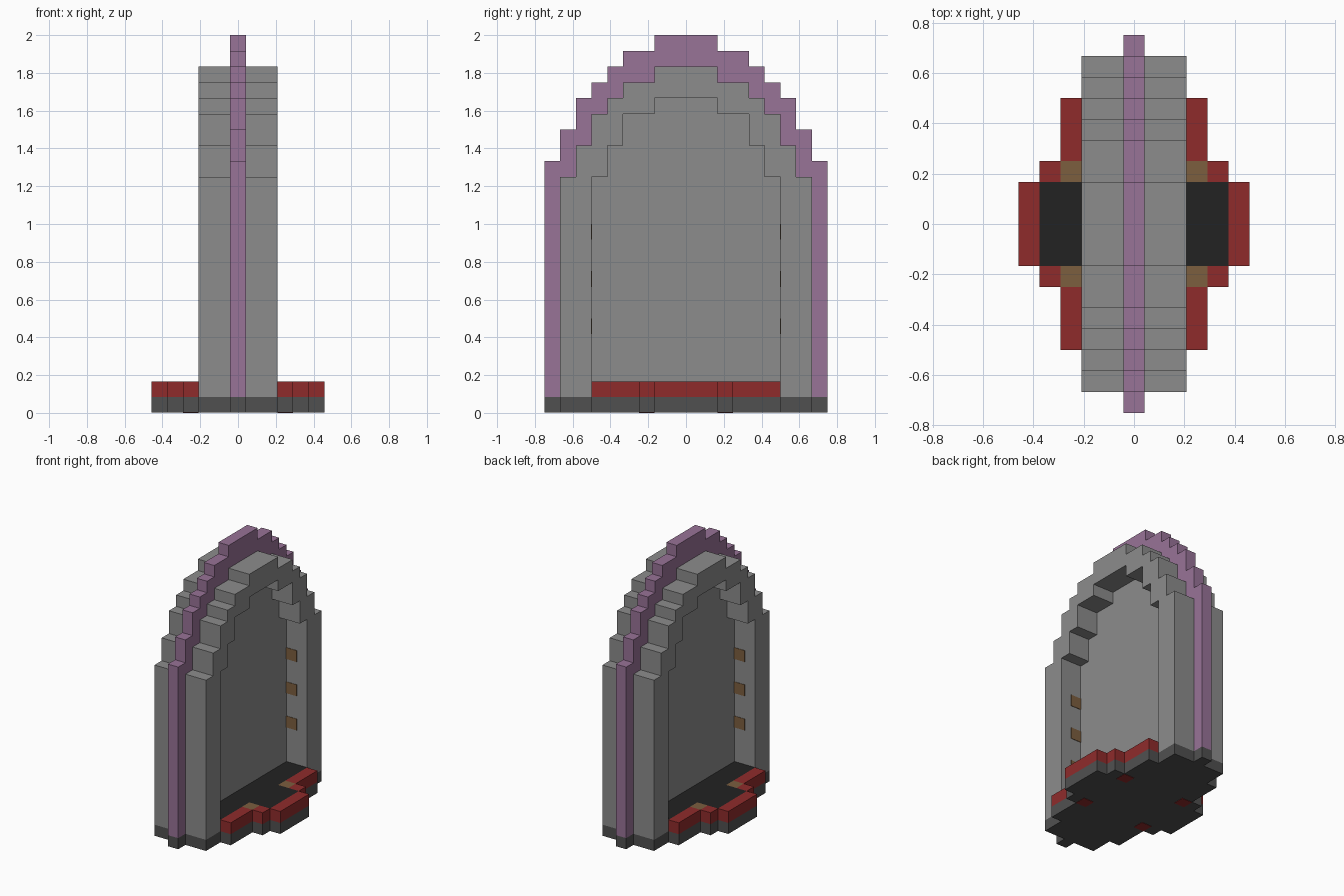
import bpy
import bmesh

U = 1 / 12  # one block of the model

cube = bpy.data.objects.get("Cube")
if cube:
    bpy.data.objects.remove(cube)


def material(name, rgb):
    m = bpy.data.materials.new(name)
    linear = [((c / 255 + 0.055) / 1.055) ** 2.4 for c in rgb]
    m.use_nodes = True
    m.diffuse_color = (*linear, 1)
    m.node_tree.nodes["Principled BSDF"].inputs["Base Color"].default_value = (*linear, 1)
    return m


stone = material("stone grey", (140, 140, 140))
dark = material("dark grey", (80, 80, 80))
purple = material("dusty purple", (152, 115, 151))
red = material("deep red", (143, 43, 43))
brown = material("brown", (124, 94, 63))
black = material("near black", (34, 34, 34))


def prism(name, outline, axis, lo, hi, mat, mirror=(False, False)):
    """Extrude an outline (in blocks) along x or z, optionally mirrored in x and y."""
    def place(p, d):
        return [c * U for c in ((d, *p) if axis == "x" else (*p, d))]
    bm = bmesh.new()
    face = bm.faces.new([bm.verts.new(place(p, lo)) for p in outline])
    ext = bmesh.ops.extrude_face_region(bm, geom=[face])
    for v in ext["geom"]:
        if isinstance(v, bmesh.types.BMVert):
            v.co["xyz".index(axis)] = hi * U
    bmesh.ops.recalc_face_normals(bm, faces=bm.faces)
    mesh = bpy.data.meshes.new(name)
    bm.to_mesh(mesh)
    bm.free()
    mesh.materials.append(mat)
    ob = bpy.data.objects.new(name, mesh)
    bpy.context.collection.objects.link(ob)
    if any(mirror):
        mod = ob.modifiers.new("Mirror", "MIRROR")
        mod.use_axis = (*mirror, False)
        mod.use_mirror_merge = False
    return ob


def block(name, x, y, z, mat, mirror=(True, False)):
    outline = [(x[0], y[0]), (x[1], y[0]), (x[1], y[1]), (x[0], y[1])]
    return prism(name, outline, "z", z[0], z[1], mat, mirror)


def arch(steps, floor):
    """Stepped arch outline from (half width, top height) pairs."""
    side, z = [], floor
    for half, top in steps:
        side += [(half, z), (half, top)]
        z = top
    return side + [(-y, z) for y, z in reversed(side)]


# Stepped arch profiles
rim_steps = [(9, 16), (8, 18), (7, 20), (6, 21), (5, 22), (4, 23), (2, 24)]
frame_steps = [(8, 15), (7, 17), (6, 19), (5, 20), (4, 21), (2, 22)]
niche_steps = [(6, 15), (5, 17), (4, 19), (2, 20)]
opening = arch(niche_steps, 1)[::-1]

# Central rim, back panel and the frames on both sides
prism("arch_rim", arch(rim_steps, 1) + opening, "x", -0.5, 0.5, purple)
prism("niche_back_panel", opening, "x", -0.5, 0.5, stone)
prism("arch_frame", arch(frame_steps, 1) + opening, "x", 0.5, 2.5, stone, (True, False))

# Base slab with its stepped footprint
quarter = [(5.5, 0), (5.5, 2), (4.5, 2), (4.5, 3), (3.5, 3), (3.5, 6), (2.5, 6),
           (2.5, 8), (0.5, 8), (0.5, 9)]
half = quarter + [(-x, y) for x, y in reversed(quarter)]
footprint = half + [(x, -y) for x, y in reversed(half[1:-1])]
prism("base_slab", footprint, "z", 0.03, 1, dark)

# Niche floor and doorstep
block("niche_floor", (0.5, 2.5), (-6, 6), (1, 2), black)
block("doorstep_mat", (2.5, 4.5), (-2, 2), (1, 2), black)

# Red step border
both = (True, True)
block("step_front", (4.5, 5.5), (-2, 2), (1, 2), red)
block("step_corner", (3.5, 4.5), (2, 3), (1, 2), red, both)
block("step_side", (2.5, 3.5), (3, 6), (1, 2), red, both)

# Brown inlays in the step and red feet beneath them
block("step_inlay", (2.5, 3.5), (2, 3), (1, 2), brown, both)
block("foot_pad", (2.5, 3.5), (2, 3), (0, 0.03), red, both)

# Hinge plates on the jambs
for i, z in enumerate((5, 8, 11)):
    block(f"hinge_plate_{i + 1}", (0.5, 1.5), (5.96, 6), (z, z + 1), brown, both)
